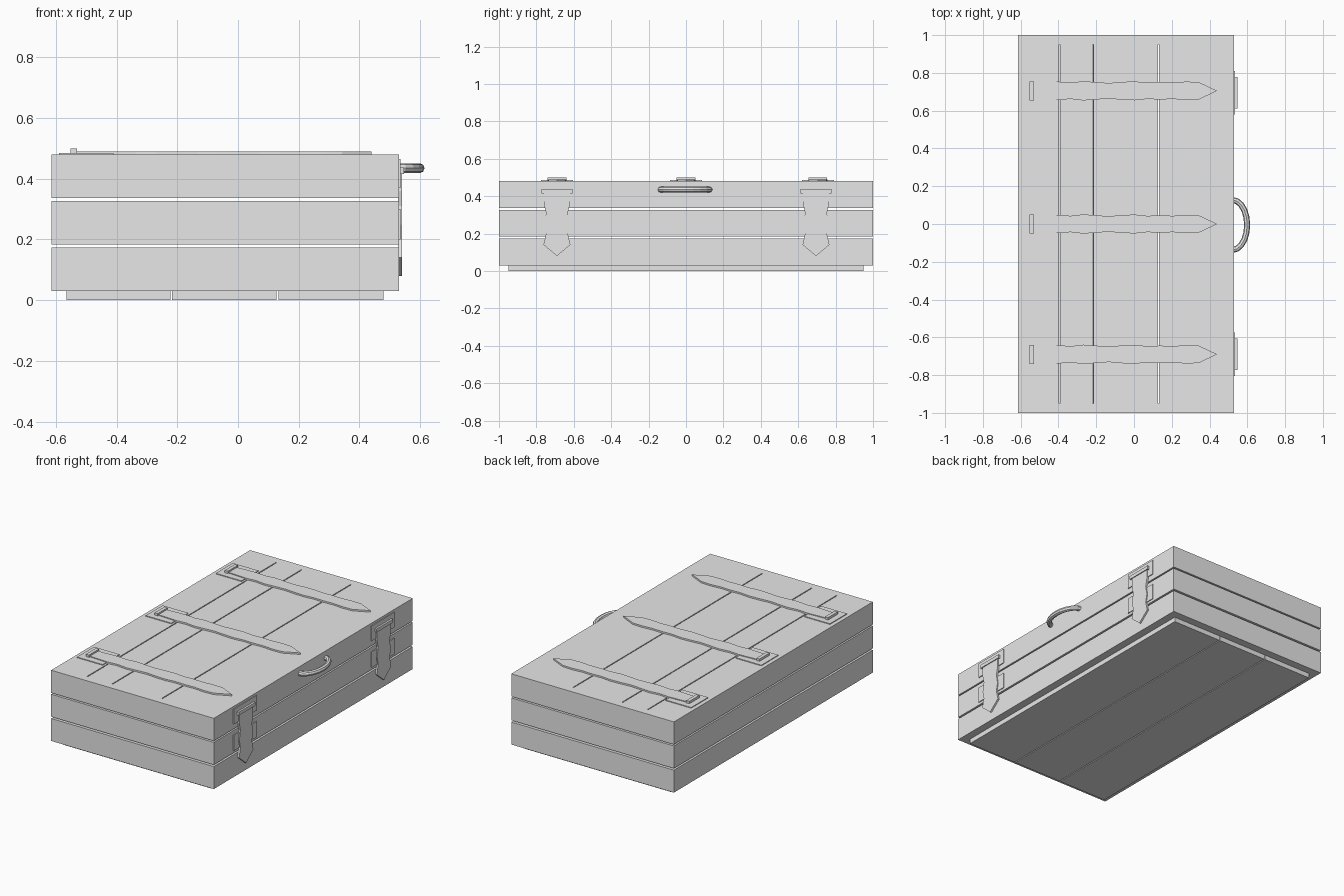
import bpy, bmesh, math
from mathutils import Vector

if "Cube" in bpy.data.objects:
    bpy.data.objects.remove(bpy.data.objects["Cube"])

grey = bpy.data.materials.new("plain_grey")
grey.diffuse_color = (0.8, 0.8, 0.8, 1)
grey.use_nodes = True
grey.node_tree.nodes["Principled BSDF"].inputs["Base Color"].default_value = grey.diffuse_color


def prism(name, outline, to3d, low, high):
    """Extrude a 2D outline between two depths; to3d maps (u, v, depth) to space."""
    bm = bmesh.new()
    a = [bm.verts.new(to3d(u, v, low)) for u, v in outline]
    b = [bm.verts.new(to3d(u, v, high)) for u, v in outline]
    bm.faces.new(a[::-1])
    bm.faces.new(b)
    n = len(a)
    for i in range(n):
        j = (i + 1) % n
        bm.faces.new((a[i], a[j], b[j], b[i]))
    bmesh.ops.recalc_face_normals(bm, faces=bm.faces)
    me = bpy.data.meshes.new(name)
    bm.to_mesh(me)
    bm.free()
    me.materials.append(grey)
    ob = bpy.data.objects.new(name, me)
    bpy.context.collection.objects.link(ob)
    return ob


def flat(u, v, d):
    return Vector((u, v, d))


def side(u, v, d):
    return Vector((d, u, v))


def box(name, x0, x1, y0, y1, z0, z1):
    return prism(name, [(x0, y0), (x1, y0), (x1, y1), (x0, y1)], flat, z0, z1)


X0, X1, T = -0.615, 0.53, 0.05

# Wall planks, three rows on each side
for z0, z1 in ((0.03, 0.173), (0.184, 0.327), (0.336, 0.48)):
    box("front_plank", X0, X1, -1, -1 + T, z0, z1)
    box("back_plank", X0, X1, 1 - T, 1, z0, z1)
    box("left_plank", X0, X0 + T, -1 + T, 1 - T, z0, z1)
    box("right_plank", X1 - T, X1, -1 + T, 1 - T, z0, z1)

# Lid boards set flush inside the frame, and bottom boards
g = 0.003
for name, cuts, z0, z1 in (("lid_board", (X0 + T, -0.395, -0.218, 0.13, X1 - T), 0.45, 0.48),
                           ("bottom_board", (X0 + T, -0.22, 0.13, X1 - T), 0.0, 0.032)):
    for i in range(len(cuts) - 1):
        a = cuts[i] + (g if i else 0)
        b = cuts[i + 1] - (g if i < len(cuts) - 2 else 0)
        box(name, a, b, -1 + T, 1 - T, z0, z1)

# Lid straps with wavy edges, hinge plate and pin
for y in (-0.69, 0.0, 0.705):
    edge = [(-0.53, 0.042)]
    edge += [(-0.405 + 0.068 * i, w) for i, w in enumerate(
        (0.049, 0.043, 0.051, 0.046, 0.041, 0.047, 0.05, 0.043, 0.046, 0.043, 0.049, 0.046))]
    outline = [(x, y + w) for x, w in edge] + [(0.44, y)]
    outline += [(x, y - w) for x, w in reversed(edge)]
    prism("lid_strap", outline, flat, 0.478, 0.49)
    box("hinge_plate", -0.59, -0.41, y - 0.085, y + 0.085, 0.478, 0.485)
    box("hinge_pin", -0.552, -0.53, y - 0.05, y + 0.05, 0.478, 0.5)

# Side latches: two back plates, a hanging pointed strap and a cross bar
for y in (-0.69, 0.695):
    box("latch_upper_plate", X1 - 0.002, 0.535, y - 0.115, y + 0.115, 0.37, 0.465)
    box("latch_lower_plate", X1 - 0.002, 0.535, y - 0.115, y + 0.115, 0.2, 0.3)
    box("latch_bar", X1 - 0.002, 0.547, y - 0.083, y + 0.083, 0.415, 0.437)
    edge = [(0.07, 0.42), (0.07, 0.36), (0.058, 0.31), (0.069, 0.25),
            (0.058, 0.2), (0.072, 0.14)]
    outline = [(y + w, z) for w, z in edge] + [(y, 0.08)]
    outline += [(y - w, z) for w, z in reversed(edge)]
    prism("latch_strap", outline, side, X1 - 0.002, 0.541)

# Carrying handle: a faceted half ring
cu = bpy.data.curves.new("carry_handle", 'CURVE')
cu.dimensions = '3D'
cu.bevel_depth = 0.016
cu.bevel_resolution = 2
cu.use_fill_caps = True
sp = cu.splines.new('POLY')
N = 10
sp.points.add(N)
for i, p in enumerate(sp.points):
    t = math.pi * (i / N - 0.5)
    p.co = (0.522 + 0.077 * math.cos(t), -0.005 + 0.132 * math.sin(t), 0.435, 1)
sp.use_smooth = False
cu.materials.append(grey)
handle = bpy.data.objects.new("carry_handle", cu)
bpy.context.collection.objects.link(handle)
bpy.context.view_layer.objects.active = handle
handle.select_set(True)
bpy.ops.object.convert(target='MESH')
